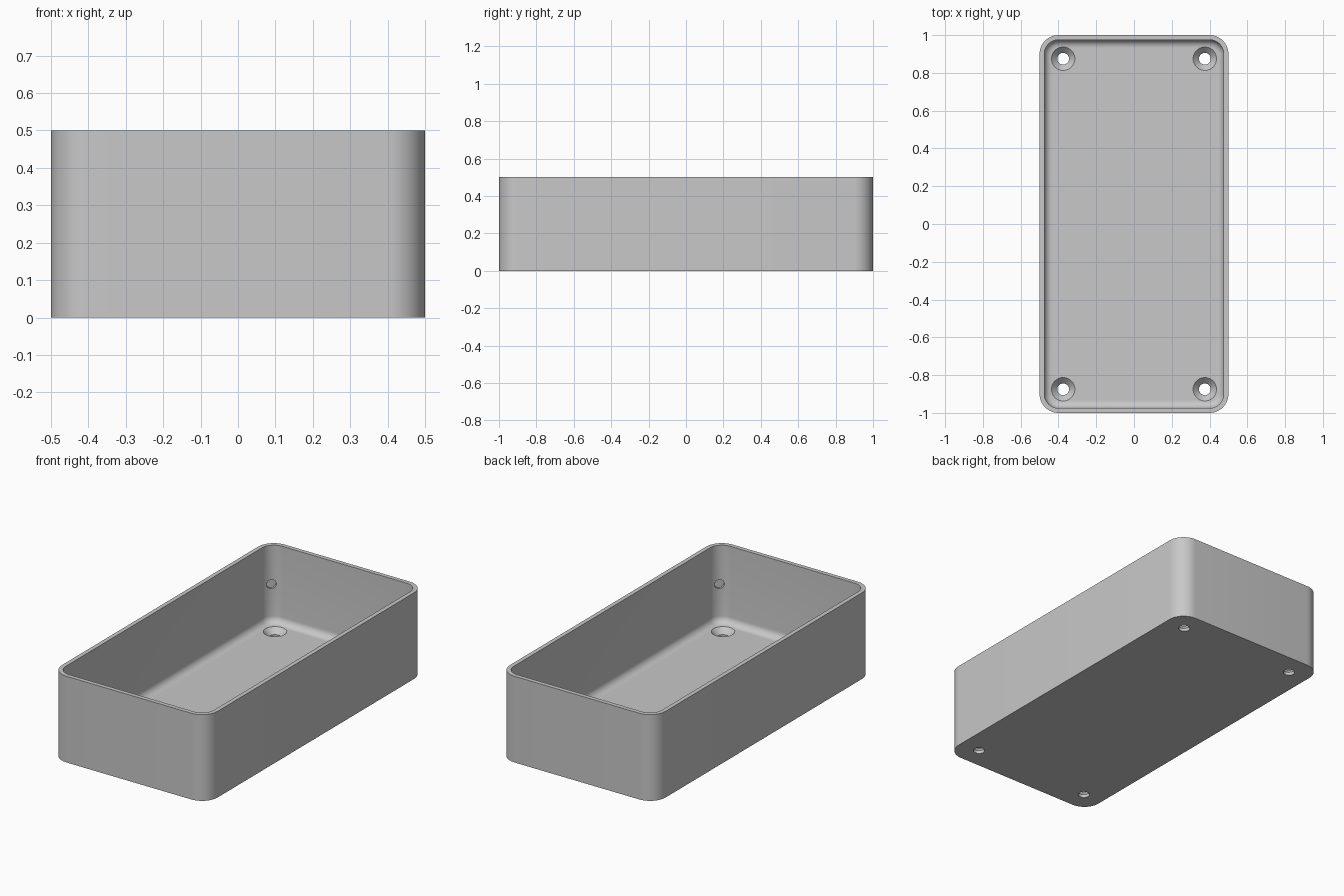
import bpy, bmesh
from math import sin, cos, pi
from mathutils import Matrix, Vector

if "Cube" in bpy.data.objects:
    bpy.data.objects.remove(bpy.data.objects["Cube"])

HALF_X, HALF_Y, HEIGHT = 0.5, 1.0, 0.5
CORNER, WALL, FLOOR, FILLET = 0.1, 0.025, 0.05, 0.04
HOLE_X, HOLE_Y = 0.375, 0.875
STEPS = 12

grey = bpy.data.materials.new("plain grey")
grey.use_nodes = True
colour = (0.58, 0.58, 0.58, 1)
grey.diffuse_color = colour
grey.node_tree.nodes["Principled BSDF"].inputs["Base Color"].default_value = colour


def make_object(name, bm):
    bmesh.ops.recalc_face_normals(bm, faces=bm.faces)
    mesh = bpy.data.meshes.new(name)
    bm.to_mesh(mesh)
    bm.free()
    obj = bpy.data.objects.new(name, mesh)
    mesh.materials.append(grey)
    bpy.context.collection.objects.link(obj)
    return obj


def loft(bm, rings):
    """Skin a list of equal point rings and cap both ends."""
    loops = [[bm.verts.new(p) for p in ring] for ring in rings]
    for a, b in zip(loops, loops[1:]):
        for i in range(len(a)):
            j = (i + 1) % len(a)
            bm.faces.new((a[i], a[j], b[j], b[i]))
    bm.faces.new(loops[0])
    bm.faces.new(loops[-1])


def rounded_ring(inset, z):
    r = CORNER - inset
    points = []
    for k, (sx, sy) in enumerate(((1, 1), (-1, 1), (-1, -1), (1, -1))):
        for s in range(STEPS + 1):
            a = (k + s / STEPS) * pi / 2
            points.append((sx * (HALF_X - CORNER) + r * cos(a),
                           sy * (HALF_Y - CORNER) + r * sin(a), z))
    return points


def lathe(bm, profile, matrix, sides=40):
    loft(bm, [[matrix @ Vector((r * cos(2 * pi * i / sides),
                                r * sin(2 * pi * i / sides), z))
               for i in range(sides)] for r, z in profile])


# Tray: outer wall, rim, inner wall, then the fillet down to the floor
rings = [rounded_ring(0, 0), rounded_ring(0, HEIGHT), rounded_ring(WALL, HEIGHT)]
for s in range(9):
    a = s / 8 * pi / 2
    rings.append(rounded_ring(WALL + FILLET * (1 - cos(a)),
                              FLOOR + FILLET * (1 - sin(a))))
bm = bmesh.new()
loft(bm, rings)
tray = make_object("tray", bm)

# Cutters: countersunk floor holes and a shallow pocket in each inner corner
bm = bmesh.new()
countersink = [(0.031, -0.05), (0.031, 0.018), (0.062, FLOOR), (0.062, FLOOR + 0.02)]
inner = CORNER * (1 - cos(pi / 4)) + WALL * cos(pi / 4)
for sx in (-1, 1):
    for sy in (-1, 1):
        lathe(bm, countersink, Matrix.Translation((sx * HOLE_X, sy * HOLE_Y, 0)))
        outward = Vector((sx, sy, 0)).normalized()
        wall = Vector((sx * (HALF_X - inner), sy * (HALF_Y - inner), 0.275))
        turn = outward.to_track_quat("Z", "Y").to_matrix().to_4x4()
        lathe(bm, [(0.026, -0.06), (0.026, 0.012)], Matrix.Translation(wall) @ turn, 24)
cutter = make_object("hole_cutter", bm)
cutter.hide_render = True

cut = tray.modifiers.new("holes", "BOOLEAN")
cut.operation = "DIFFERENCE"
cut.solver = "EXACT"
cut.object = cutter

bpy.ops.object.select_all(action="DESELECT")
bpy.context.view_layer.objects.active = tray
tray.select_set(True)
bpy.ops.object.modifier_apply(modifier=cut.name)
bpy.data.objects.remove(cutter)
bpy.ops.object.shade_smooth_by_angle(angle=pi / 6)
